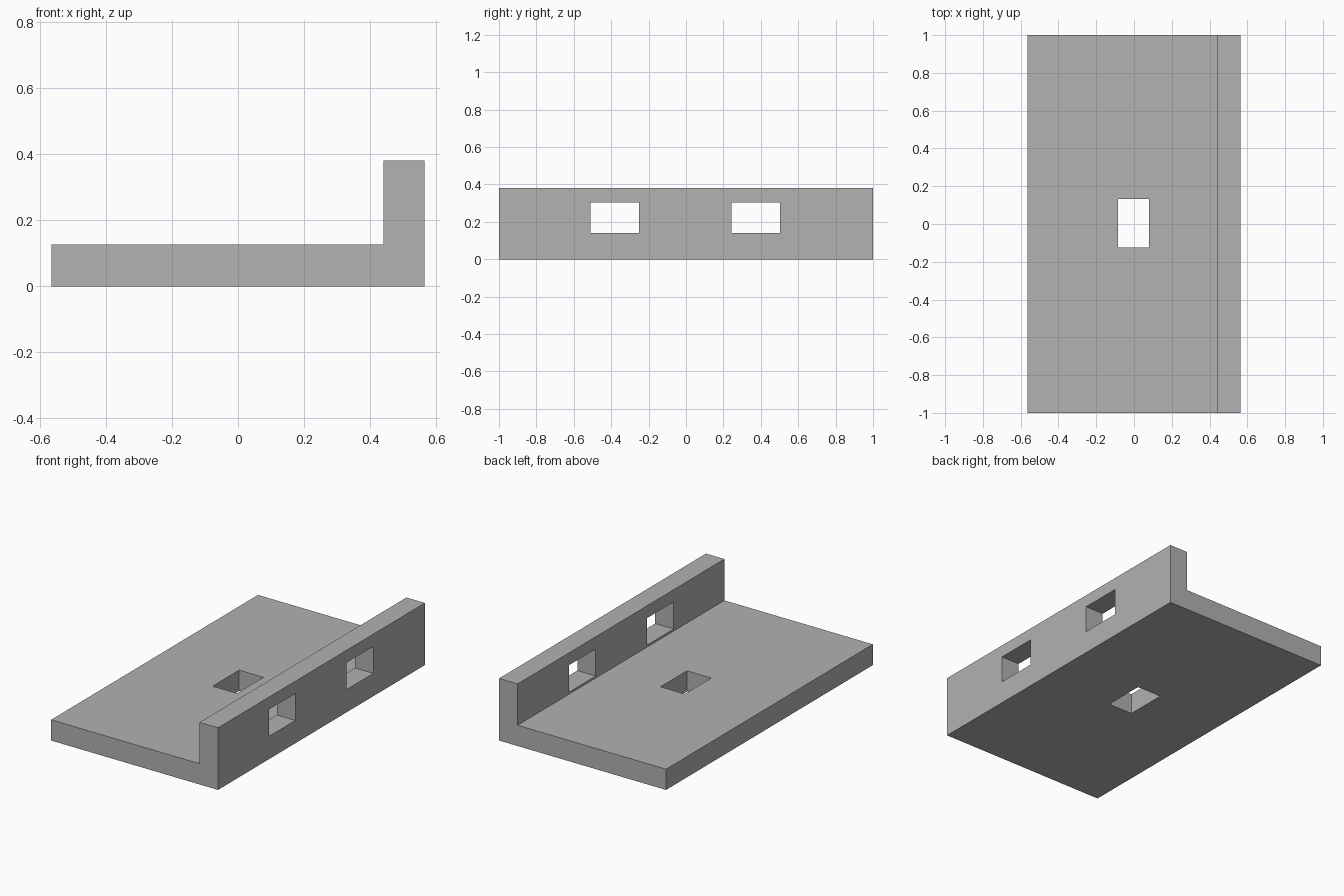
import bpy
import bmesh
from mathutils import Vector

if "Cube" in bpy.data.objects:
    bpy.data.objects.remove(bpy.data.objects["Cube"], do_unlink=True)

# Single plain grey
grey = bpy.data.materials.new("plain_grey")
grey.use_nodes = True
colour = (0.445, 0.445, 0.445, 1)
grey.diffuse_color = colour
grey.node_tree.nodes["Principled BSDF"].inputs["Base Color"].default_value = colour


def make_object(name, bm):
    bmesh.ops.recalc_face_normals(bm, faces=bm.faces)
    mesh = bpy.data.meshes.new(name)
    bm.to_mesh(mesh)
    bm.free()
    mesh.materials.append(grey)
    obj = bpy.data.objects.new(name, mesh)
    bpy.context.collection.objects.link(obj)
    return obj


def cut_box(target, name, centre, size):
    """Cut a rectangular slot through the target."""
    bm = bmesh.new()
    bmesh.ops.create_cube(bm, size=1)
    bmesh.ops.scale(bm, vec=size, verts=bm.verts)
    bmesh.ops.translate(bm, vec=centre, verts=bm.verts)
    cutter = make_object(name, bm)
    cutter.hide_render = True
    cutter.hide_set(True)
    cutter.display_type = 'WIRE'
    mod = target.modifiers.new(name, 'BOOLEAN')
    mod.operation = 'DIFFERENCE'
    mod.solver = 'EXACT'
    mod.object = cutter
    bpy.context.view_layer.objects.active = target
    bpy.ops.object.modifier_apply(modifier=name)
    bpy.data.objects.remove(cutter, do_unlink=True)


# Base plate and upright wall: one L profile extruded along y
half_width, wall_x, base_top, wall_top = 0.565, 0.44, 0.127, 0.38
profile = [(-half_width, 0), (half_width, 0), (half_width, wall_top),
           (wall_x, wall_top), (wall_x, base_top), (-half_width, base_top)]
bm = bmesh.new()
face = bm.faces.new([bm.verts.new((x, -1, z)) for x, z in profile])
extruded = bmesh.ops.extrude_face_region(bm, geom=[face])
bmesh.ops.translate(bm, vec=Vector((0, 2, 0)),
                    verts=[v for v in extruded["geom"] if isinstance(v, bmesh.types.BMVert)])
bracket = make_object("angle_bracket", bm)

# Slot through the base plate
cut_box(bracket, "base_slot", (-0.002, 0.004, 0.06), (0.165, 0.257, 0.5))

# Two slots through the upright wall
for name, y in (("front_wall_slot", -0.381), ("back_wall_slot", 0.373)):
    cut_box(bracket, name, (0.5, y, 0.222), (0.5, 0.257, 0.165))
